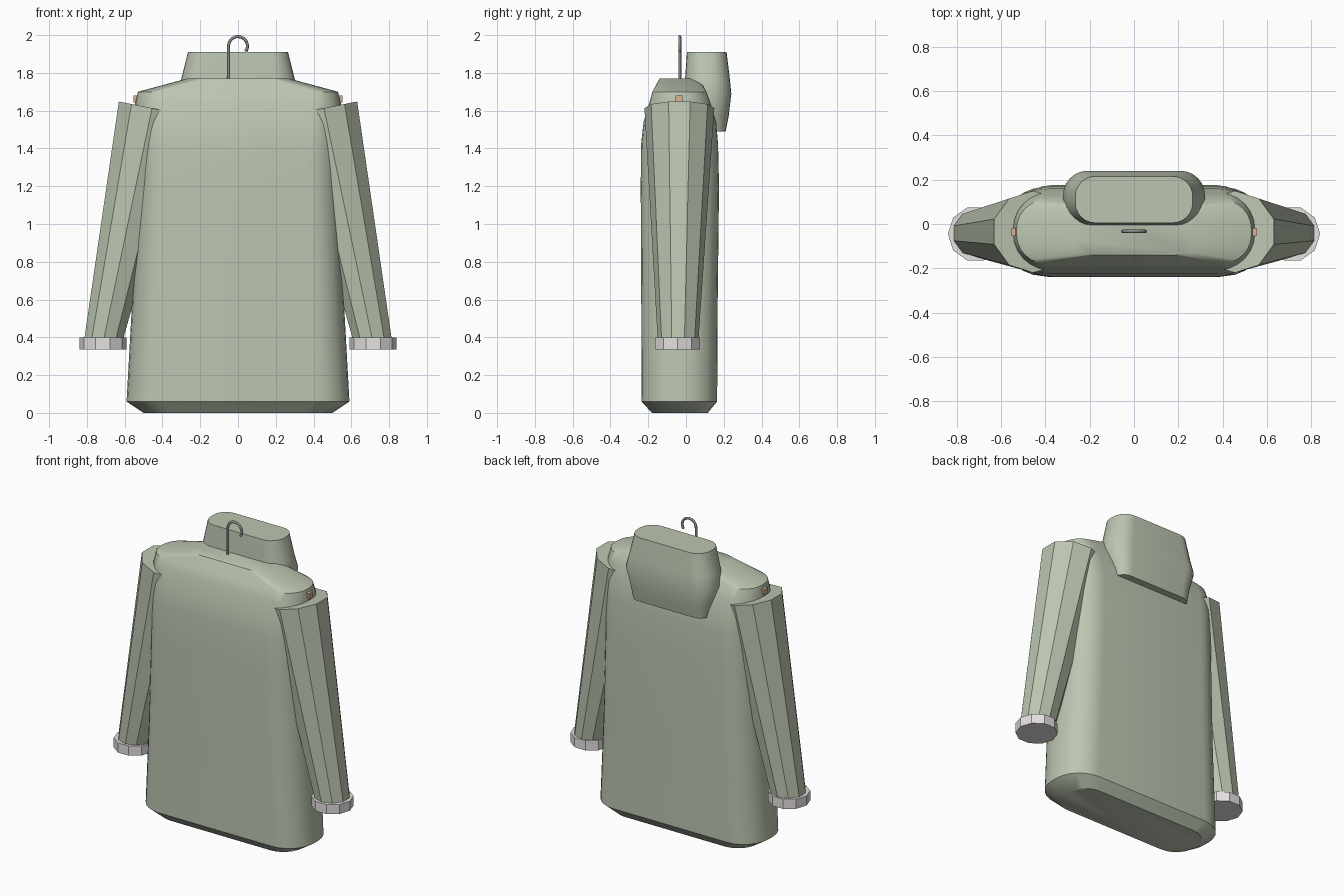
import bpy, bmesh
from math import sin, cos, pi, radians
from mathutils import Vector

if "Cube" in bpy.data.objects:
    bpy.data.objects.remove(bpy.data.objects["Cube"])


def material(name, rgb):
    m = bpy.data.materials.new(name)
    m.diffuse_color = (*rgb, 1)
    m.use_nodes = True
    m.node_tree.nodes["Principled BSDF"].inputs["Base Color"].default_value = m.diffuse_color
    return m


GREEN = material("sage_cloth", (0.50, 0.56, 0.44))
PALE = material("pale_knit", (0.78, 0.75, 0.74))
METAL = material("metal", (0.25, 0.25, 0.26))
WOOD = material("wood", (0.72, 0.45, 0.28))


def loft(name, rings, mat, smooth=None):
    """Skin a stack of closed rings and cap both ends."""
    bm = bmesh.new()
    loops = [[bm.verts.new(p) for p in r] for r in rings]
    n = len(loops[0])
    for a, b in zip(loops, loops[1:]):
        for i in range(n):
            j = (i + 1) % n
            bm.faces.new((a[i], a[j], b[j], b[i]))
    bm.faces.new(loops[0][::-1])
    bm.faces.new(loops[-1])
    bmesh.ops.recalc_face_normals(bm, faces=bm.faces)
    me = bpy.data.meshes.new(name)
    bm.to_mesh(me)
    bm.free()
    ob = bpy.data.objects.new(name, me)
    bpy.context.collection.objects.link(ob)
    me.materials.append(mat)
    if smooth:
        bpy.ops.object.select_all(action='DESELECT')
        ob.select_set(True)
        bpy.context.view_layer.objects.active = ob
        bpy.ops.object.shade_smooth_by_angle(angle=radians(smooth))
    return ob


def rounded_rect(z, hw, y0, y1, r, steps=6):
    """Rounded rectangle cross-section at height z."""
    cy, hd = (y0 + y1) / 2, (y1 - y0) / 2
    r = min(r, hd * 0.98)
    pts = []
    for k, (sx, sy) in enumerate([(1, 1), (-1, 1), (-1, -1), (1, -1)]):
        for i in range(steps + 1):
            a = (k + i / steps) * pi / 2
            pts.append((sx * (hw - r) + r * cos(a), cy + sy * (hd - r) + r * sin(a), z))
    return pts


def polygon(cx, cy, z, r, turn=0.0, slope=0.0, n=10):
    """Ten-sided ring, tilted across x by slope."""
    return [(cx + r * cos(turn + 2 * pi * i / n),
             cy + r * sin(turn + 2 * pi * i / n),
             z + slope * r * cos(turn + 2 * pi * i / n)) for i in range(n)]


# coat body: z, half width, back and front depth, corner radius
body = [(0.0, 0.50, -0.18, 0.115, 0.14), (0.06, 0.59, -0.235, 0.165, 0.18),
        (0.60, 0.56, -0.237, 0.168, 0.17), (1.20, 0.535, -0.24, 0.175, 0.16),
        (1.42, 0.535, -0.238, 0.17, 0.16), (1.54, 0.54, -0.225, 0.16, 0.16),
        (1.64, 0.545, -0.195, 0.13, 0.15), (1.70, 0.53, -0.178, 0.108, 0.13),
        (1.77, 0.27, -0.14, 0.07, 0.09)]
loft("coat_body", [rounded_rect(*s) for s in body], GREEN, 35)

# hood hanging at the back of the neck
hood = [(1.49, 0.27, 0.03, 0.21, 0.07), (1.57, 0.29, 0.005, 0.226, 0.10),
        (1.69, 0.32, -0.008, 0.24, 0.11), (1.77, 0.30, -0.005, 0.232, 0.11),
        (1.91, 0.265, 0.005, 0.215, 0.09)]
loft("hood", [rounded_rect(*s) for s in hood], GREEN, 35)

# faceted sleeves, cuffs and hanger tips, one per side
for side, s in (("right", 1), ("left", -1)):
    def mirror(ring):
        return [(s * x, y, z) for x, y, z in ring]
    loft("sleeve_" + side,
         [mirror(polygon(0.715, -0.042, 0.37, 0.107, pi / 10)),
          mirror(polygon(0.455, -0.035, 1.613, 0.185, pi / 10, 0.2))], GREEN)
    loft("cuff_" + side,
         [mirror(polygon(0.715, -0.045, z, 0.125)) for z in (0.335, 0.398)], PALE)
    # hanger arm sloping inside the shoulder, tip showing at the end
    arm = [(x, y, z + dz) for x, z in ((0.0, 1.69), (0.552, 1.66))
           for y, dz in ((-0.055, -0.018), (-0.018, -0.018), (-0.018, 0.02), (-0.055, 0.02))]
    loft("hanger_arm_" + side, [mirror(arm[:4]), mirror(arm[4:])], WOOD)

# wire hook
path = [(-0.05, 1.70), (-0.05, 1.85)]
path += [(-0.05 * cos(a), 1.942 + 0.05 * sin(a))
         for a in [radians(-0 + 215 * i / 16) for i in range(17)]]
cu = bpy.data.curves.new("hanger_hook", 'CURVE')
cu.dimensions = '3D'
cu.bevel_depth = 0.008
cu.bevel_resolution = 2
cu.use_fill_caps = True
sp = cu.splines.new('POLY')
sp.points.add(len(path) - 1)
for p, (x, z) in zip(sp.points, path):
    p.co = (x, -0.033, z, 1)
cu.materials.append(METAL)
bpy.context.collection.objects.link(bpy.data.objects.new("hanger_hook", cu))
